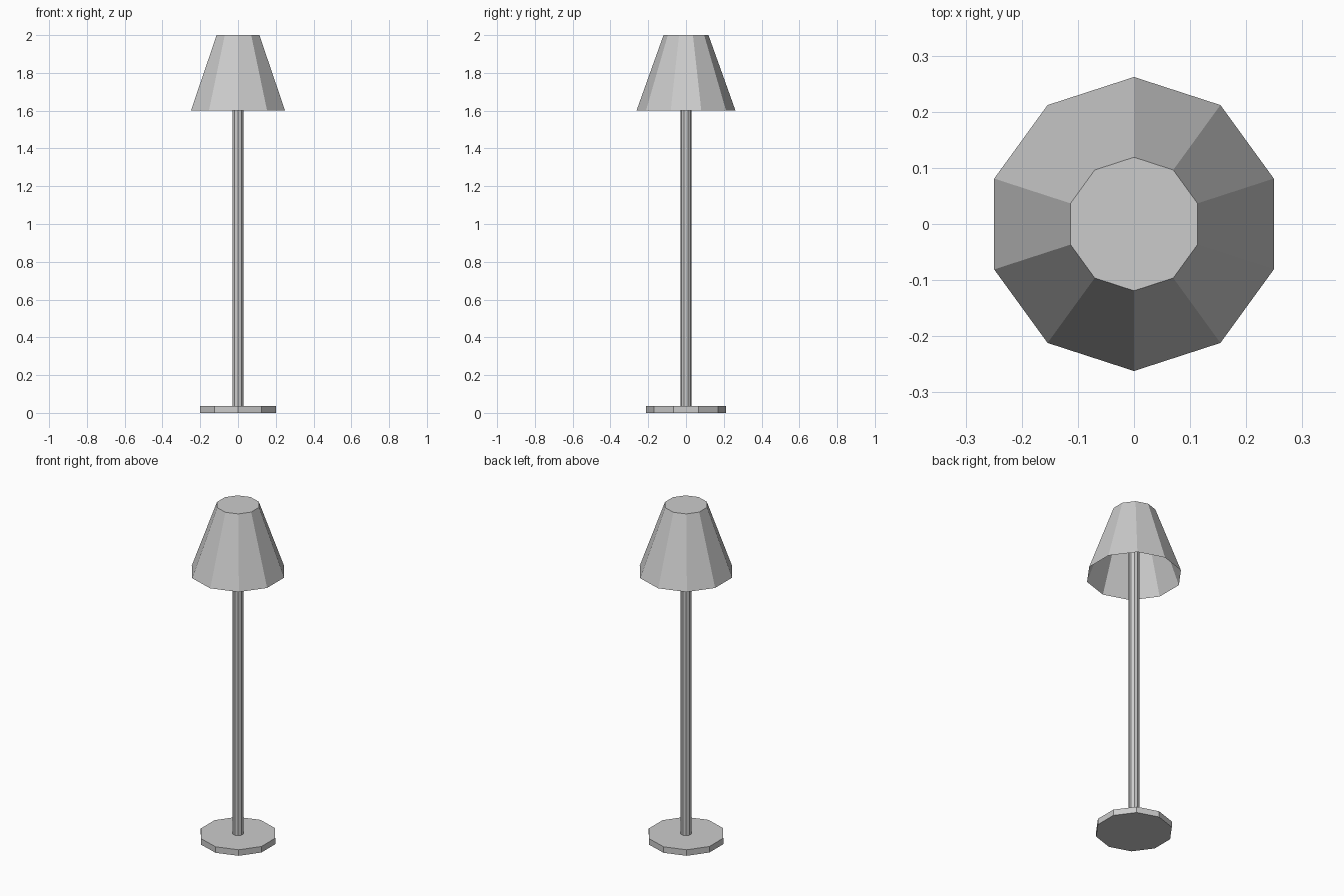
import bpy, bmesh, math

if "Cube" in bpy.data.objects:
    bpy.data.objects.remove(bpy.data.objects["Cube"])

SIDES = 10


def turned(name, rings, cap_bottom=True):
    """Ten-sided turned part from (radius, z) rings, closed on top."""
    bm = bmesh.new()
    loops = []
    for r, z in rings:
        loops.append([bm.verts.new((r * math.cos(a), r * math.sin(a), z))
                      for a in (math.pi / 2 + i * math.tau / SIDES for i in range(SIDES))])
    for low, high in zip(loops, loops[1:]):
        for i in range(SIDES):
            j = (i + 1) % SIDES
            bm.faces.new((low[i], low[j], high[j], high[i]))
    bm.faces.new(loops[-1])
    if cap_bottom:
        bm.faces.new(loops[0][::-1])
    mesh = bpy.data.meshes.new(name)
    bm.to_mesh(mesh)
    bm.free()
    obj = bpy.data.objects.new(name, mesh)
    bpy.context.collection.objects.link(obj)
    return obj


# Flat foot disc
turned("base", [(0.211, 0.0), (0.211, 0.036)])
# Slim post running up inside the shade
turned("pole", [(0.03, 0.036), (0.03, 1.99)])
# Tapered shade, open underneath
turned("shade", [(0.262, 1.6), (0.119, 2.0)], cap_bottom=False)
